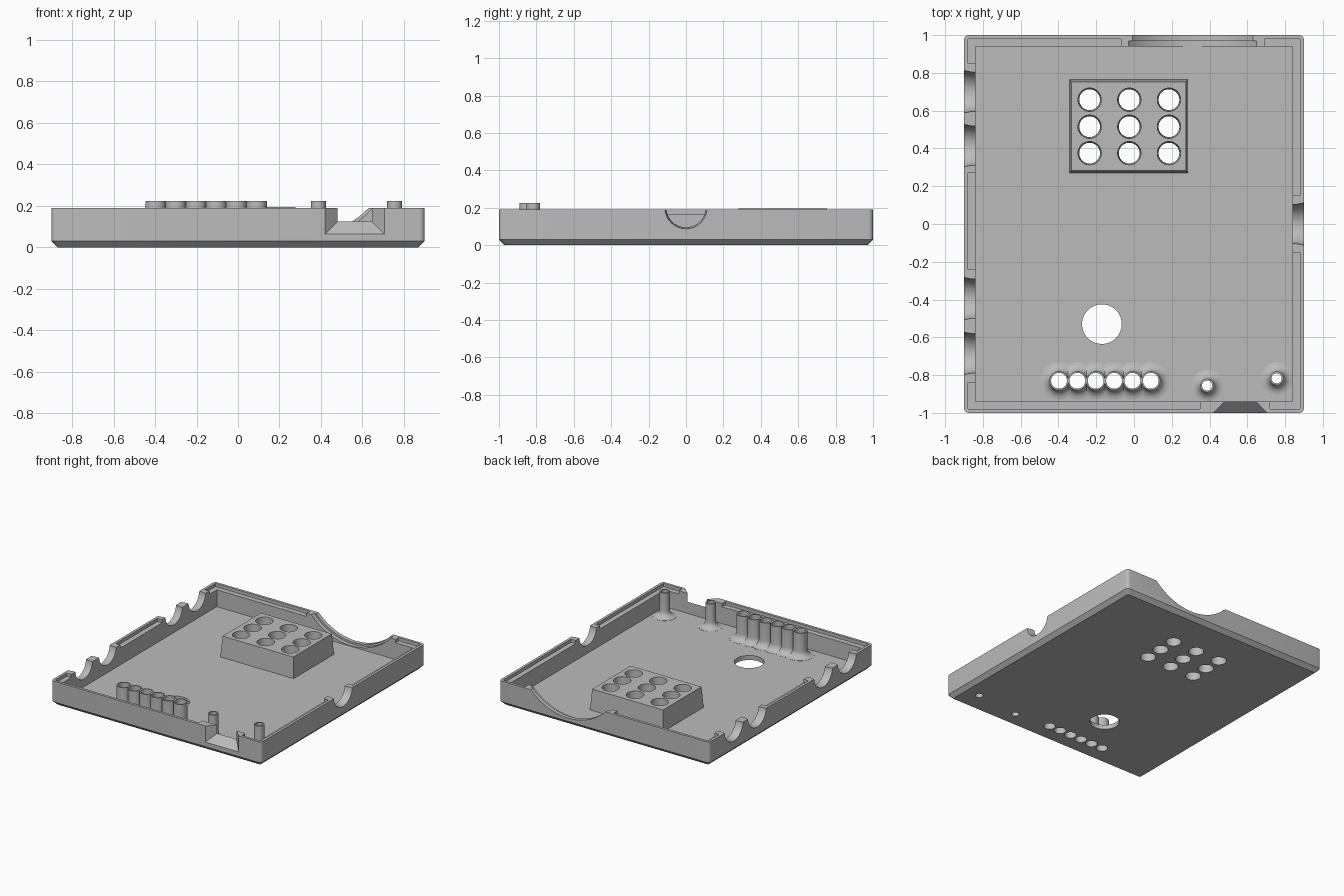
import bpy, bmesh, math
from mathutils import Vector

if "Cube" in bpy.data.objects:
    bpy.data.objects.remove(bpy.data.objects["Cube"], do_unlink=True)

grey = bpy.data.materials.new("plain grey")
grey.use_nodes = True
grey.diffuse_color = (0.5, 0.5, 0.5, 1)
grey.node_tree.nodes["Principled BSDF"].inputs["Base Color"].default_value = (0.5, 0.5, 0.5, 1)

TOP, FLOOR, LEDGE = 0.19, 0.035, 0.165


def loft(name, rings):
    """Closed solid through rings of equal point count."""
    bm = bmesh.new()
    loops = [[bm.verts.new(p) for p in ring] for ring in rings]
    n = len(loops[0])
    for a, b in zip(loops, loops[1:]):
        for i in range(n):
            j = (i + 1) % n
            bm.faces.new((a[i], a[j], b[j], b[i]))
    bm.faces.new(loops[0])
    bm.faces.new(loops[-1])
    bmesh.ops.recalc_face_normals(bm, faces=bm.faces)
    mesh = bpy.data.meshes.new(name)
    bm.to_mesh(mesh)
    bm.free()
    mesh.materials.append(grey)
    ob = bpy.data.objects.new(name, mesh)
    bpy.context.collection.objects.link(ob)
    return ob


def circle(x, y, z, r, axis="z", n=40):
    pts = []
    for i in range(n):
        c, s = r * math.cos(math.tau * i / n), r * math.sin(math.tau * i / n)
        off = {"x": (0, c, s), "y": (c, 0, s), "z": (c, s, 0)}[axis]
        pts.append(Vector((x, y, z)) + Vector(off))
    return pts


def rect(x0, x1, y0, y1, z, r=0.0, steps=5):
    """Horizontal rectangle, with rounded corners if r is given."""
    if not r:
        return [(x0, y0, z), (x1, y0, z), (x1, y1, z), (x0, y1, z)]
    corners = [(x1 - r, y1 - r), (x0 + r, y1 - r), (x0 + r, y0 + r), (x1 - r, y0 + r)]
    return [(cx + r * math.cos(a), cy + r * math.sin(a), z)
            for k, (cx, cy) in enumerate(corners)
            for a in [math.pi / 2 * (k + i / steps) for i in range(steps + 1)]]


def box(x0, x1, y0, y1, z0, z1):
    return loft("cutter", [rect(x0, x1, y0, y1, z0), rect(x0, x1, y0, y1, z1)])


def combine(target, tool, op="DIFFERENCE", keep=False):
    mod = target.modifiers.new("cut", "BOOLEAN")
    mod.operation, mod.solver, mod.object = op, "EXACT", tool
    bpy.context.view_layer.objects.active = target
    bpy.ops.object.modifier_apply(modifier=mod.name)
    if not keep:
        bpy.data.objects.remove(tool, do_unlink=True)


def smooth(ob):
    bpy.ops.object.select_all(action="DESELECT")
    ob.select_set(True)
    bpy.context.view_layer.objects.active = ob
    bpy.ops.object.shade_smooth_by_angle(angle=math.radians(30))


# Tray with chamfered underside
tray = loft("tray", [rect(-0.87, 0.87, -0.97, 0.97, 0, 0.01),
                     rect(-0.9, 0.9, -1, 1, 0.03, 0.025),
                     rect(-0.9, 0.9, -1, 1, TOP, 0.025)])
combine(tray, box(-0.84, 0.84, -0.94, 0.94, FLOOR, 0.4))

# Rebated ledge inside the rim, interrupted beside each opening
for y0, y1 in [(0.85, 0.98), (-0.24, 0.27), (-0.98, -0.84)]:
    combine(tray, box(-0.88, -0.82, y0, y1, LEDGE, 0.4))
for y0, y1 in [(0.15, 0.98), (-0.98, -0.15)]:
    combine(tray, box(0.82, 0.88, y0, y1, LEDGE, 0.4))
for x0, x1 in [(-0.88, -0.07), (0.69, 0.88)]:
    combine(tray, box(x0, x1, 0.92, 0.98, LEDGE, 0.4))
for x0, x1 in [(-0.88, 0.35), (0.72, 0.88)]:
    combine(tray, box(x0, x1, -0.98, -0.92, LEDGE, 0.4))

# Round cable openings in both side walls
for side, y in [(-1, 0.70), (-1, 0.415), (-1, -0.395), (-1, -0.685), (1, 0.0)]:
    combine(tray, loft("cutter", [circle(side * 0.8, y, 0.2, 0.105, "x"),
                                  circle(side * 0.86, y, 0.2, 0.105, "x"),
                                  circle(side * 0.92, y, 0.2, 0.117, "x")]))

# Wide stepped arc in the back wall
for r, y0, y1 in [(0.445, 0.9, 1.1), (0.46, 0.9, 0.97)]:
    combine(tray, loft("cutter", [circle(0.31, y0, 0.5, r, "y", 96),
                                  circle(0.31, y1, 0.5, r, "y", 96)]))

# Funnel notch in the front wall
def notch(y, grow):
    x0, x1, z0 = 0.48 - grow, 0.645 + grow, 0.125 - grow
    return [(x0, y, z0), (x1, y, z0), (x1, y, 0.4), (x0, y, 0.4)]

combine(tray, loft("cutter", [notch(-1.02, 0.08), notch(-0.92, -0.02)]))

# Speaker block with a three by three grid of holes
block = loft("speaker_block", [rect(-0.342, 0.288, 0.27, 0.765, 0.02),
                               rect(-0.33, 0.276, 0.282, 0.753, 0.195)])
for x in (-0.235, -0.025, 0.185):
    for y in (0.375, 0.515, 0.658):
        hole = loft("cutter", [circle(x, y, -0.1, 0.055), circle(x, y, 0.02, 0.055),
                               circle(x, y, 0.2, 0.062)])
        combine(tray, hole, keep=True)
        combine(block, hole)

# Round opening in the floor
combine(tray, loft("cutter", [circle(-0.17, -0.53, -0.1, 0.105, n=64),
                              circle(-0.17, -0.53, 0.1, 0.105, n=64)]))


def tube(name, x, y, r, flare=0.05):
    """Upright post whose foot curves out into the floor."""
    rings = [circle(x, y, 0.02, r + flare)]
    for i in range(7):
        a = math.pi / 2 * i / 6
        rings.append(circle(x, y, FLOOR + flare * (1 - math.cos(a)) + 0.001,
                            r + flare * (1 - math.sin(a))))
    rings.append(circle(x, y, 0.225, r))
    return loft(name, rings)


def bore(ob, x, y, r):
    hole = loft("cutter", [circle(x, y, -0.1, r), circle(x, y, 0.4, r)])
    combine(tray, hole, keep=True)
    combine(ob, hole)


# Row of six joined light tubes
xs = [-0.397 + 0.0972 * i for i in range(6)]
row = tube("light_tube_row", xs[0], -0.83, 0.05)
for x in xs[1:]:
    combine(row, tube("tube", x, -0.83, 0.05), "UNION")
for x in xs:
    bore(row, x, -0.83, 0.042)

# Two single tubes
singles = []
for name, x, y in [("centre_tube", 0.387, -0.855), ("corner_tube", 0.755, -0.817)]:
    ob = tube(name, x, y, 0.036)
    bore(ob, x, y, 0.027)
    singles.append(ob)

for ob in [tray, block, row] + singles:
    smooth(ob)
